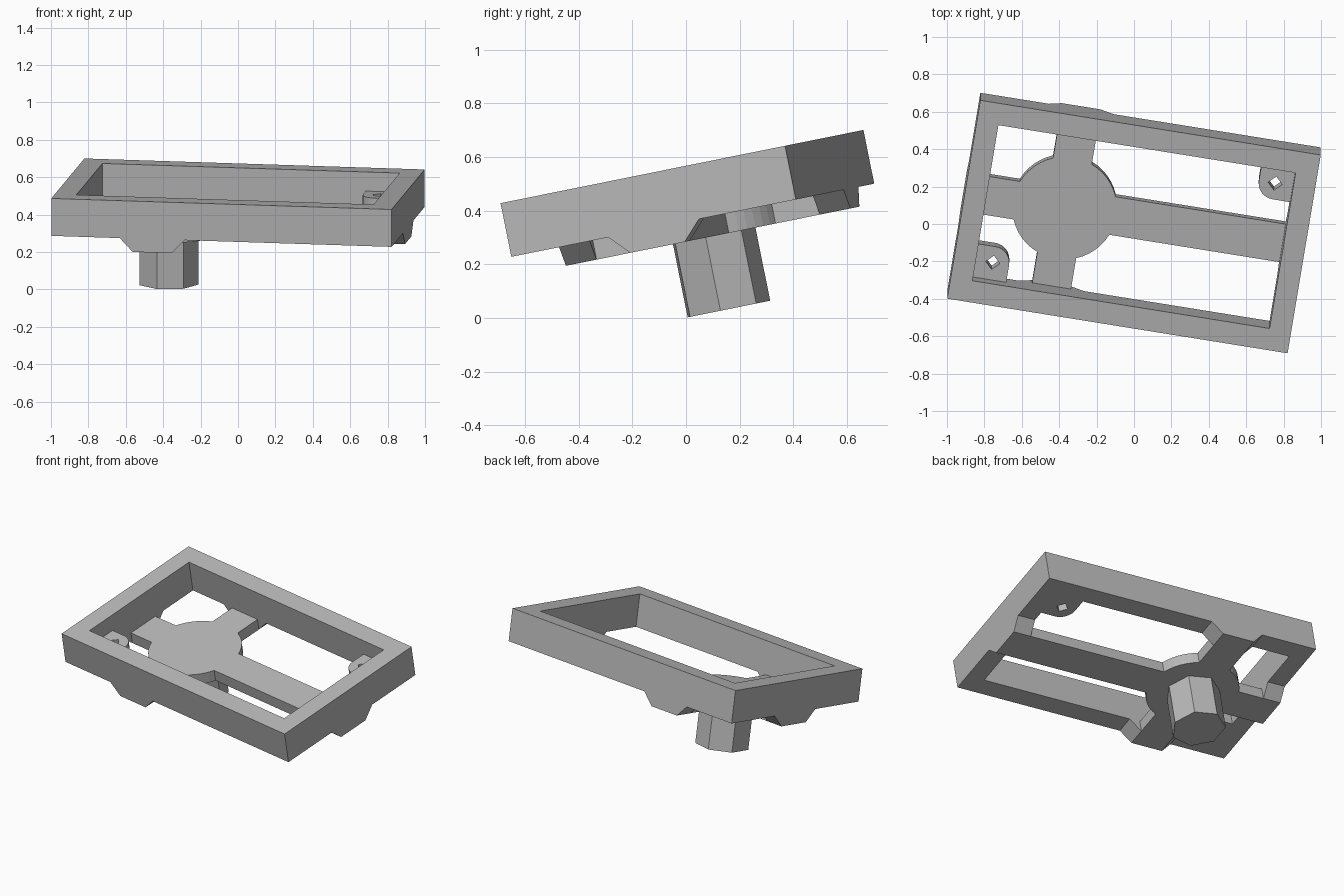
import bpy, bmesh
from math import pi, sin, cos, asin, radians
from mathutils import Matrix

cube = bpy.data.objects.get("Cube")
if cube:
    bpy.data.objects.remove(cube)

grey = bpy.data.materials.new("plain_grey")
grey.use_nodes = True
COLOUR = (0.48, 0.48, 0.48, 1)
grey.diffuse_color = COLOUR
grey.node_tree.nodes["Principled BSDF"].inputs["Base Color"].default_value = COLOUR

# Whole bracket is turned, then tipped up at the back; origin is the rim centre
TILT = (Matrix.Translation((0, -0.015, 0.564))
        @ Matrix.Rotation(radians(11.4), 4, 'X')
        @ Matrix.Rotation(radians(-9.3), 4, 'Z'))


def slab(name, loops, z0, z1, place=Matrix.Identity(4)):
    """Extrude an outline, with optional hole outlines, between two heights."""
    bm = bmesh.new()
    levels = []
    for z in (z0, z1):
        rings = [[bm.verts.new((x, y, z)) for x, y in loop] for loop in loops]
        edges = [bm.edges.new((r[i - 1], r[i])) for r in rings for i in range(len(r))]
        if len(loops) == 1:
            bm.faces.new(rings[0])
        else:
            bmesh.ops.triangle_fill(bm, edges=edges, use_beauty=True)
        levels.append(rings)
    for low, high in zip(*levels):
        for i in range(len(low)):
            bm.faces.new((low[i - 1], low[i], high[i], high[i - 1]))
    bmesh.ops.recalc_face_normals(bm, faces=bm.faces[:])
    mesh = bpy.data.meshes.new(name)
    bm.to_mesh(mesh)
    bm.free()
    mesh.materials.append(grey)
    obj = bpy.data.objects.new(name, mesh)
    bpy.context.collection.objects.link(obj)
    obj.matrix_world = TILT @ place
    return obj


def rect(a, b):
    return [(-a, -b), (a, -b), (a, b), (-a, b)]


def arc(radius, start, end, steps, cx=0, cy=0):
    angles = [start + (end - start) * i / steps for i in range(steps + 1)]
    return [(cx + radius * cos(t), cy + radius * sin(t)) for t in angles]


OUT_X, OUT_Y, IN_X, IN_Y = 0.922, 0.548, 0.805, 0.43
FLOOR, PLATE = -0.204, 0.073
HUB_X, HUB_R, ARM = -0.376, 0.28, 0.105
HUB = Matrix.Translation((HUB_X, 0, 0))

# Rectangular frame
slab("frame", [rect(OUT_X, OUT_Y), rect(IN_X, IN_Y)], FLOOR, 0)

# Hub plate: disc with four arms, drawn as one outline
inner = [IN_X - HUB_X, IN_Y, IN_X + HUB_X, IN_Y]
outer = [OUT_X - HUB_X, OUT_Y, OUT_X + HUB_X, OUT_Y]
join = asin(ARM / HUB_R)
outline = []
for k, reach in enumerate(inner):
    quarter = [(reach, -ARM), (reach, ARM)] + arc(HUB_R, join, pi / 2 - join, 6)
    c, s = cos(k * pi / 2), sin(k * pi / 2)
    outline += [(c * x - s * y, s * x + c * y) for x, y in quarter]
slab("hub_plate", [outline], FLOOR - PLATE, FLOOR, HUB)

# Flared feet joining each arm to the underside of the frame
PROFILE = [(-0.175, FLOOR), (-ARM, FLOOR - PLATE), (ARM, FLOOR - PLATE), (0.175, FLOOR)]
RADIAL = Matrix(((0, 0, 1, 0), (1, 0, 0, 0), (0, 1, 0, 0), (0, 0, 0, 1)))
for k, side in enumerate(("left", "back", "right", "front")):
    turn = Matrix.Rotation(k * pi / 2, 4, 'Z')
    slab(side + "_arm_foot", [PROFILE], inner[k], outer[k], HUB @ turn @ RADIAL)

# Seven-sided post below the hub
slab("post", [arc(0.163, 0, 2 * pi, 7)[:-1]], -0.555, FLOOR - PLATE, HUB)

# Rounded corner tabs with square holes
TAB_X, TAB_Y, TAB_R = 0.71, 0.335, 0.088
tab = [(IN_X, TAB_Y - TAB_R), (IN_X, IN_Y), (TAB_X - TAB_R, IN_Y)]
tab += arc(TAB_R, pi, 1.5 * pi, 8, TAB_X, TAB_Y)
hole = arc(0.038, 0, 2 * pi, 4, TAB_X, TAB_Y)[:-1]
for name, angle in (("back_left_tab", 0), ("front_right_tab", pi)):
    slab(name, [tab, hole], FLOOR, -0.104, Matrix.Rotation(angle, 4, 'Z'))
